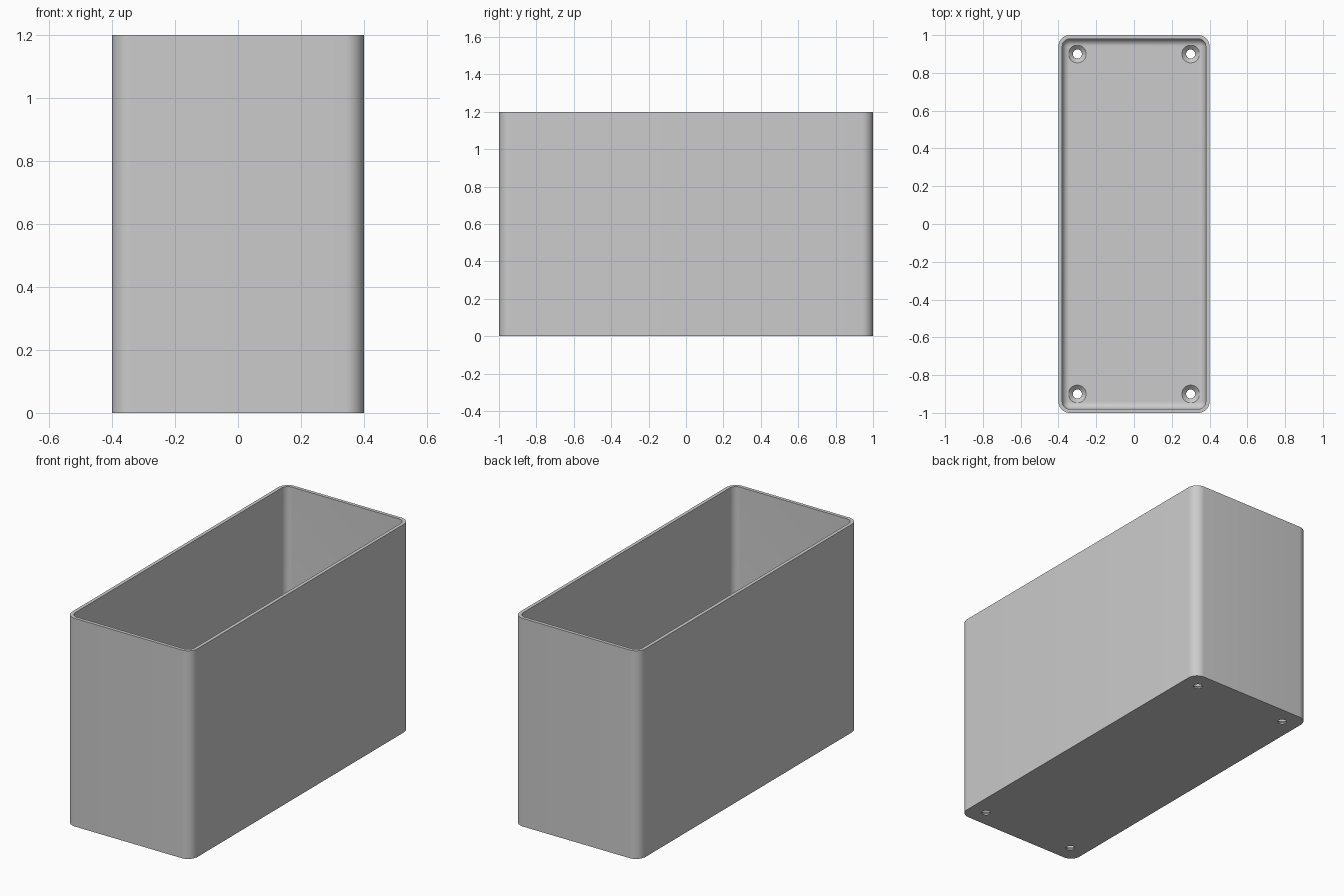
import bpy
import bmesh
from math import sin, cos, pi

HALF_X, HALF_Y, HEIGHT = 0.4, 1.0, 1.2
CORNER, WALL, FLOOR, FILLET = 0.06, 0.02, 0.03, 0.038
STEPS = 10

default = bpy.data.objects.get("Cube")
if default:
    bpy.data.objects.remove(default, do_unlink=True)

grey = bpy.data.materials.new("light grey plastic")
grey.use_nodes = True
grey.diffuse_color = (0.6, 0.6, 0.6, 1)
grey.node_tree.nodes["Principled BSDF"].inputs["Base Color"].default_value = grey.diffuse_color


def rounded_ring(bm, inset, z):
    """Rounded rectangle of vertices, pulled in from the outer wall."""
    r = CORNER - inset
    ring = []
    for i, (sx, sy) in enumerate([(1, 1), (-1, 1), (-1, -1), (1, -1)]):
        for k in range(STEPS + 1):
            a = (i + k / STEPS) * pi / 2
            ring.append(bm.verts.new((sx * (HALF_X - CORNER) + r * cos(a),
                                      sy * (HALF_Y - CORNER) + r * sin(a), z)))
    return ring


def circle_ring(bm, x, y, r, z, n=32):
    return [bm.verts.new((x + r * cos(2 * pi * k / n), y + r * sin(2 * pi * k / n), z))
            for k in range(n)]


def skin(bm, rings):
    """Join the rings in order and cap both ends."""
    for a, b in zip(rings, rings[1:]):
        n = len(a)
        for k in range(n):
            bm.faces.new((a[k], a[(k + 1) % n], b[(k + 1) % n], b[k]))
    bm.faces.new(rings[0][::-1])
    bm.faces.new(rings[-1])


def make_object(name, bm):
    bmesh.ops.recalc_face_normals(bm, faces=bm.faces)
    mesh = bpy.data.meshes.new(name)
    bm.to_mesh(mesh)
    bm.free()
    mesh.materials.append(grey)
    obj = bpy.data.objects.new(name, mesh)
    bpy.context.collection.objects.link(obj)
    return obj


# Open box: outer wall, rim, inner wall, filleted floor
bm = bmesh.new()
profile = [(0, 0), (0, HEIGHT), (WALL, HEIGHT)]
for k in range(STEPS + 1):
    a = k / STEPS * pi / 2
    profile.append((WALL + FILLET * (1 - cos(a)), FLOOR + FILLET * (1 - sin(a))))
skin(bm, [rounded_ring(bm, inset, z) for inset, z in profile])
box = make_object("open_box", bm)

# Countersunk screw holes in the floor corners
bm = bmesh.new()
hole = [(0.024, -0.05), (0.024, 0.008), (0.047, FLOOR), (0.047, 0.1)]
for x in (-0.3, 0.3):
    for y in (-0.9, 0.9):
        skin(bm, [circle_ring(bm, x, y, r, z) for r, z in hole])
cutter = make_object("screw_hole_cutter", bm)
cutter.hide_render = True

cut = box.modifiers.new("screw holes", 'BOOLEAN')
cut.operation = 'DIFFERENCE'
cut.solver = 'EXACT'
cut.object = cutter

bpy.ops.object.select_all(action='DESELECT')
box.select_set(True)
bpy.context.view_layer.objects.active = box
bpy.ops.object.modifier_apply(modifier=cut.name)
bpy.data.objects.remove(cutter, do_unlink=True)
bpy.ops.object.shade_smooth_by_angle(angle=pi / 6)
